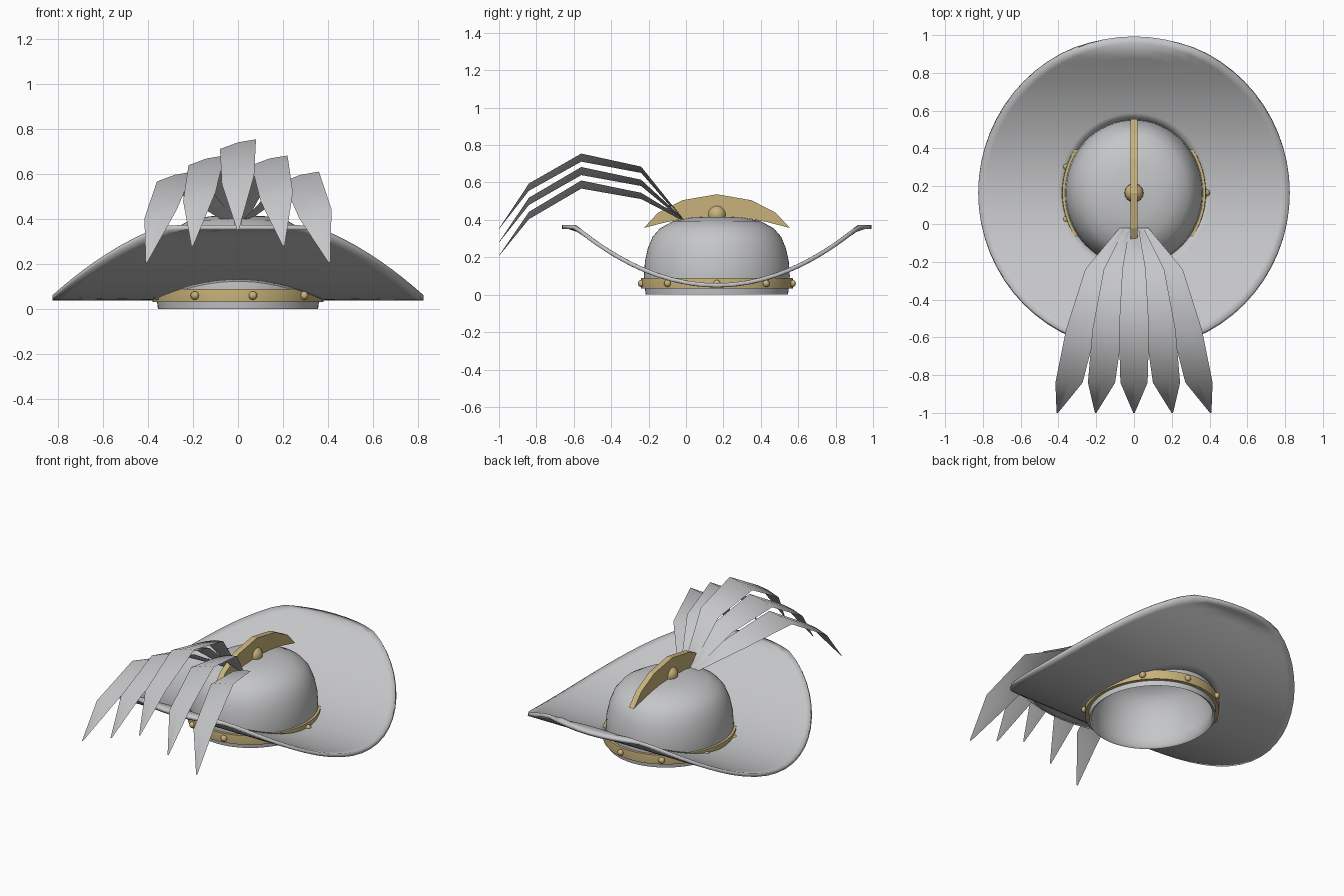
import bpy
import bmesh
from math import cos, sin, pi, radians

cube = bpy.data.objects.get("Cube")
if cube:
    bpy.data.objects.remove(cube, do_unlink=True)

CY = 0.165          # hat centre along y
RX, RY = 0.365, 0.39  # crown half-widths
SEG = 64


def make_material(name, rgb):
    mat = bpy.data.materials.new(name)
    mat.use_nodes = True
    mat.diffuse_color = (*rgb, 1)
    mat.node_tree.nodes["Principled BSDF"].inputs["Base Color"].default_value = (*rgb, 1)
    return mat


silver = make_material("light grey", (0.56, 0.565, 0.575))
gold = make_material("antique gold", (0.58, 0.45, 0.20))


def finish(bm, name, mat, angle=40):
    bmesh.ops.recalc_face_normals(bm, faces=bm.faces)
    mesh = bpy.data.meshes.new(name)
    bm.to_mesh(mesh)
    bm.free()
    mesh.materials.append(mat)
    obj = bpy.data.objects.new(name, mesh)
    bpy.context.collection.objects.link(obj)
    bpy.ops.object.select_all(action="DESELECT")
    obj.select_set(True)
    bpy.context.view_layer.objects.active = obj
    if angle:
        bpy.ops.object.shade_smooth_by_angle(angle=radians(angle))
    return obj


def bridge(bm, a, b):
    n = len(a)
    for i in range(n):
        bm.faces.new((a[i], a[(i + 1) % n], b[(i + 1) % n], b[i]))


def ellipse(bm, rx, ry, height):
    """Ring of vertices; height is a number or a function of the y offset."""
    ring = []
    for i in range(SEG):
        a = 2 * pi * i / SEG
        v = ry * sin(a)
        z = height(v) if callable(height) else height
        ring.append(bm.verts.new((rx * cos(a), CY + v, z)))
    return ring


def lathe(name, profile, mat, closed=False, angle=40):
    """Profile points are (scale of the crown radius, z)."""
    bm = bmesh.new()
    rings = [ellipse(bm, RX * s, RY * s, z) for s, z in profile]
    for a, b in zip(rings, rings[1:]):
        bridge(bm, a, b)
    if closed:
        bridge(bm, rings[-1], rings[0])
    else:
        bm.faces.new(rings[0])
        bm.faces.new(rings[-1])
    return finish(bm, name, mat, angle)


# Crown: hollow dome, inner skin first, round the lip, then the outer skin
outer = [(0.975, 0.0), (0.985, 0.03), (1.0, 0.1), (0.985, 0.18), (0.945, 0.25), (0.88, 0.31),
         (0.78, 0.355), (0.6, 0.393), (0.35, 0.412), (0.04, 0.418)]
inner = [(s * 0.95, max(z - 0.02, 0)) for s, z in reversed(outer)]
lathe("crown", inner[:-1] + outer, silver, angle=100)


# Brim: round sheet curled up at front and back
def curl(v):
    return min(0.05 + 0.545 * v * v, 0.362)


bm = bmesh.new()
steps = 12
rings = []
for k in range(steps + 1):
    t = k / steps
    rings.append(ellipse(bm, RX + (0.825 - RX) * t, RY + (0.828 - RY) * t, curl))
for a, b in zip(rings, rings[1:]):
    bridge(bm, a, b)
brim = finish(bm, "brim", silver, 60)
solid = brim.modifiers.new("thickness", "SOLIDIFY")
solid.thickness = 0.022
solid.offset = 0

# Gold band round the base of the crown
lathe("hat_band", [(0.97, 0.032), (1.04, 0.032), (1.045, 0.06), (1.04, 0.09), (0.97, 0.09)],
      gold, closed=True)


def ball(name, centre, radius):
    bm = bmesh.new()
    bmesh.ops.create_uvsphere(bm, u_segments=16, v_segments=10, radius=radius)
    bmesh.ops.translate(bm, verts=bm.verts, vec=centre)
    return finish(bm, name, gold)


# Studs on the band
for i in range(9):
    a = 2 * pi * i / 9
    ball(f"band_stud_{i + 1}", (RX * 1.05 * cos(a), CY + RY * 1.05 * sin(a), 0.06), 0.019)

# Crest plate along the top of the crown
upper = [(0, 0.537), (0.185, 0.505), (0.315, 0.438), (0.39, 0.357)]
lower = [(0.27, 0.388), (0.18, 0.405), (0, 0.40)]
half = upper + lower
outline = half + [(-y, z) for y, z in reversed(half[1:-1])]
bm = bmesh.new()
sides = [[bm.verts.new((x, CY + y, z)) for y, z in outline] for x in (-0.018, 0.018)]
bridge(bm, *sides)
for side in sides:
    bm.faces.new(side)
finish(bm, "crest", gold, angle=0)
ball("crest_boss", (0, CY, 0.428), 0.05)

# Feathers: five arched blades fanning forward, each rolled slightly
# stations: y, height, sideways spread, drop per step outward, half width
stations = [(-0.02, 0.405, 0.025, 0.0, 0.025),
            (-0.24, 0.668, 0.098, 0.07, 0.062),
            (-0.56, 0.733, 0.14, 0.072, 0.08),
            (-0.84, 0.575, 0.172, 0.076, 0.072),
            (-1.0, 0.352, 0.203, 0.072, 0.004)]
for i in range(-2, 3):
    bm = bmesh.new()
    loops = []
    for y, z, spread, drop, w in stations:
        x, z = i * spread, z - abs(i) * drop
        rise, thick = w * 0.27, w * 0.1
        loops.append([bm.verts.new(p) for p in (
            (x - w, y, z - rise), (x, y, z + thick), (x + w, y, z + rise), (x, y, z - thick))])
    for a, b in zip(loops, loops[1:]):
        bridge(bm, a, b)
    bm.faces.new(loops[0])
    bm.faces.new(loops[-1])
    finish(bm, f"feather_{i + 3}", silver, 60)
